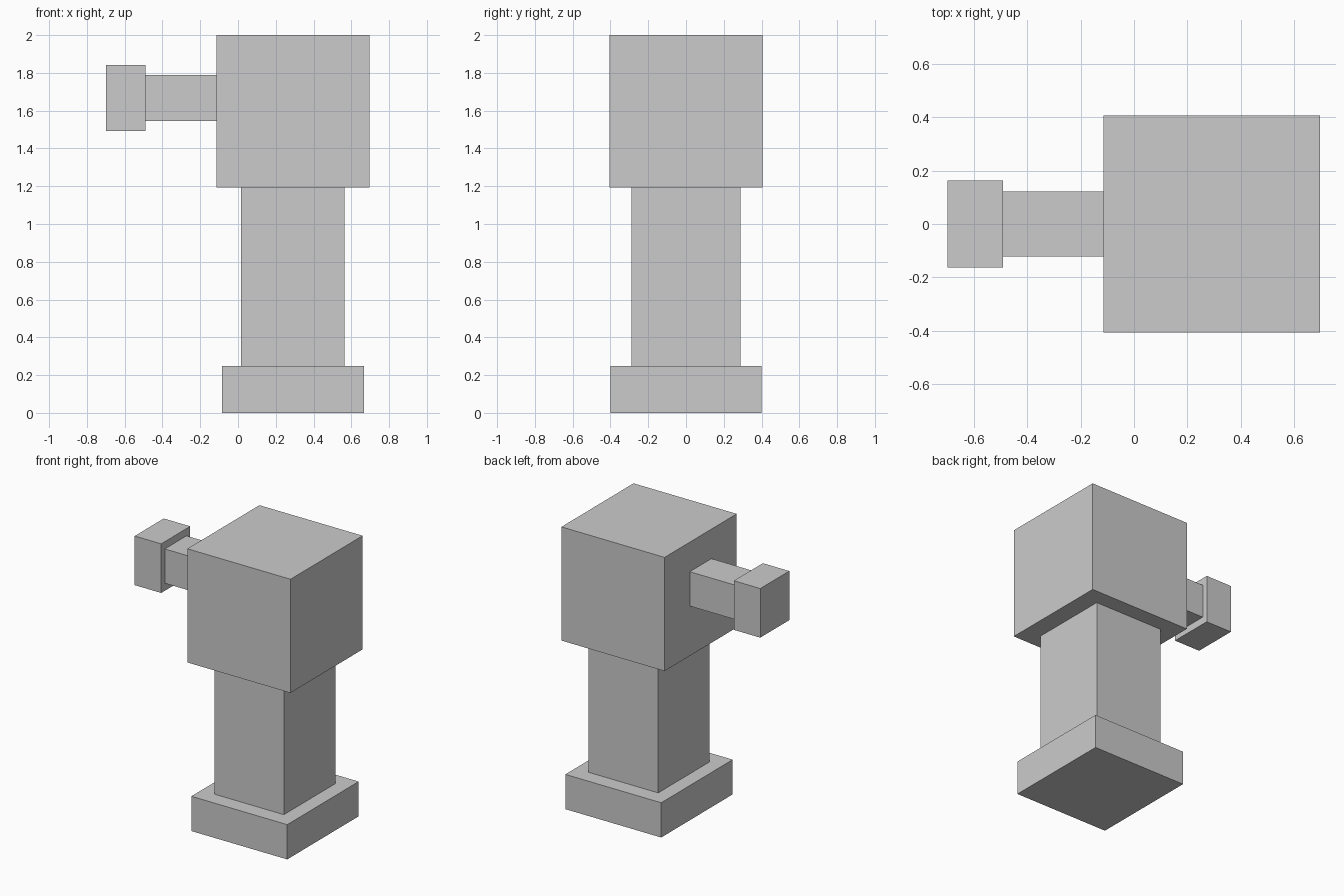
import bpy
import bmesh
from mathutils import Matrix, Vector

if "Cube" in bpy.data.objects:
    bpy.data.objects.remove(bpy.data.objects["Cube"])


def box(name, x, y, z):
    """Axis-aligned box from (min, max) pairs on each axis."""
    spans = (x, y, z)
    centre = Vector([(a + b) / 2 for a, b in spans])
    size = Vector([b - a for a, b in spans])
    bm = bmesh.new()
    bmesh.ops.create_cube(bm, size=1.0, matrix=Matrix.Diagonal(size).to_4x4())
    mesh = bpy.data.meshes.new(name)
    bm.to_mesh(mesh)
    bm.free()
    obj = bpy.data.objects.new(name, mesh)
    obj.location = centre
    bpy.context.collection.objects.link(obj)
    return obj


def sym(half):
    return (-half, half)


# Upright hammer-like post: foot, column and head block
box("foot", (-0.086, 0.668), sym(0.401), (0.0, 0.247))
box("column", (0.016, 0.563), sym(0.289), (0.247, 1.192))
box("head", (-0.115, 0.696), sym(0.405), (1.192, 2.0))

# Side arm with its wider end block
box("arm", (-0.490, -0.115), sym(0.122), (1.546, 1.790))
box("arm_end", (-0.698, -0.490), sym(0.163), (1.493, 1.842))
